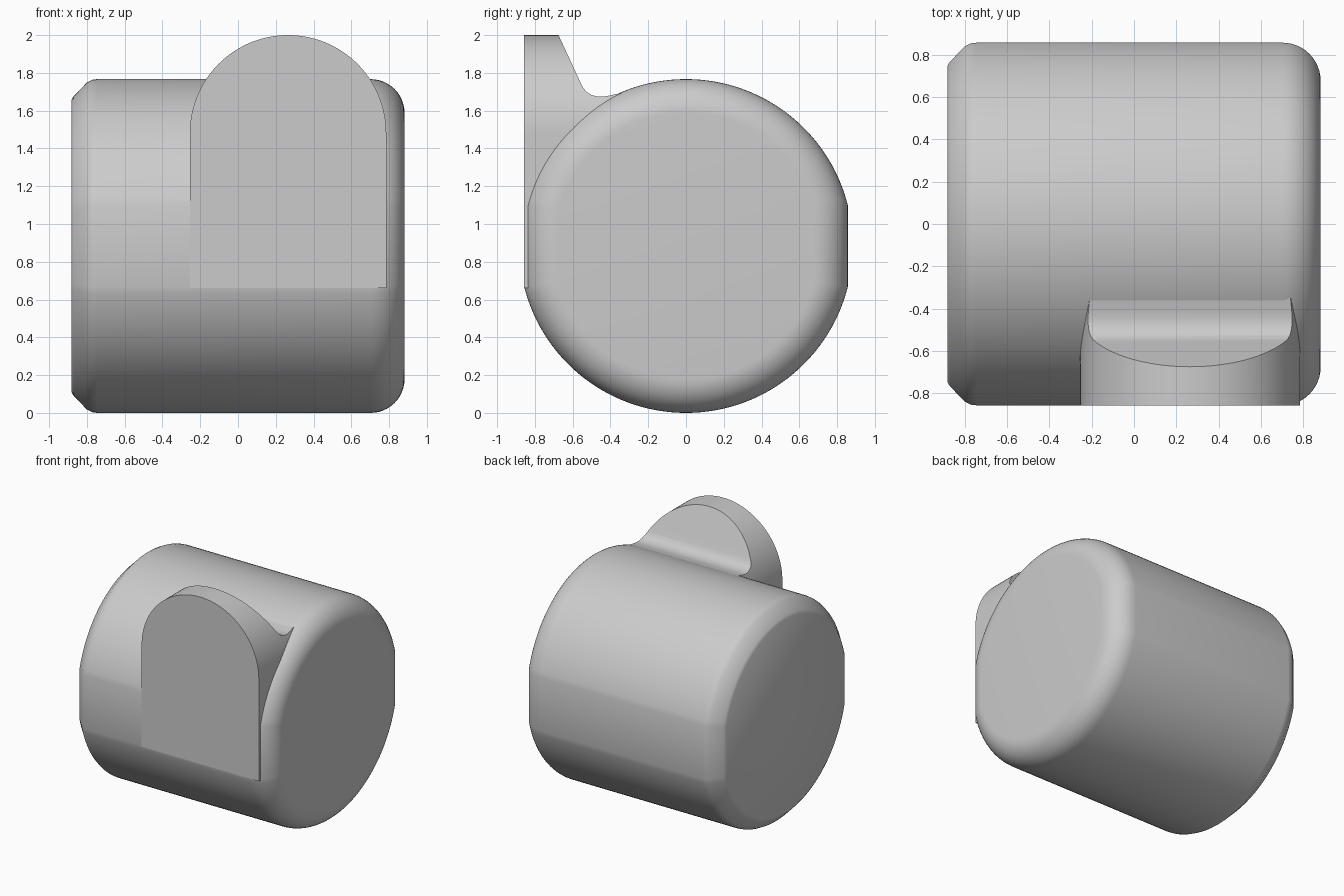
import bpy, bmesh, math

if "Cube" in bpy.data.objects:
    bpy.data.objects.remove(bpy.data.objects["Cube"])

R, FLAT, CZ = 0.8835, 0.857, 0.8835   # body radius, half width across flats, axis height
END = 0.882                           # half length of the body

grey = bpy.data.materials.new("plain grey")
grey.use_nodes = True
GREY = (0.6, 0.6, 0.6, 1)
grey.diffuse_color = GREY
grey.node_tree.nodes["Principled BSDF"].inputs["Base Color"].default_value = GREY


def finish(name, bm):
    bmesh.ops.recalc_face_normals(bm, faces=bm.faces)
    mesh = bpy.data.meshes.new(name)
    bm.to_mesh(mesh)
    bm.free()
    mesh.materials.append(grey)
    obj = bpy.data.objects.new(name, mesh)
    bpy.context.collection.objects.link(obj)
    return obj


def smooth(obj, degrees):
    bpy.ops.object.select_all(action="DESELECT")
    obj.select_set(True)
    bpy.context.view_layer.objects.active = obj
    bpy.ops.object.shade_smooth_by_angle(angle=math.radians(degrees))


def loft(name, rings):
    """Skin a list of equal rings and cap both ends."""
    bm = bmesh.new()
    loops = [[bm.verts.new(p) for p in ring] for ring in rings]
    n = len(loops[0])
    for a, b in zip(loops, loops[1:]):
        for i in range(n):
            j = (i + 1) % n
            bm.faces.new((a[i], a[j], b[j], b[i]))
    bm.faces.new(loops[0])
    bm.faces.new(loops[-1])
    return finish(name, bm)


def body_ring(x, inset):
    """Circle with flattened front and back, shrunk by the inset."""
    r, f = R - inset, FLAT - inset
    start = math.acos(f / r)
    arc = [start + (math.pi - 2 * start) * i / 60 for i in range(61)]
    angles = arc + [a + math.pi for a in arc]
    return [(x, r * math.cos(a), CZ + r * math.sin(a)) for a in angles]


# Body: softened chamfer on one end, large round on the other
sections = [(-END, 0.11), (-0.87, 0.09), (-0.80, 0.018), (-0.77, 0.003), (-0.745, 0)]
ROUND = 0.18
for i in range(13):
    t = math.radians(90) * i / 12
    sections.append((END - ROUND + ROUND * math.sin(t), ROUND * (1 - math.cos(t))))
body = loft("body", [body_ring(x, d) for x, d in sections])
smooth(body, 35)

# Lug: an arched plate trimmed by its side profile, blending into the body
LX, LR, LZ = 0.265, 0.52, 1.48
arch = [(LX + LR * math.cos(math.pi * i / 64), LZ + LR * math.sin(math.pi * i / 64))
        for i in range(65)]
arch += [(LX - LR, 0.3), (LX + LR, 0.3)]
lug = loft("lug", [[(x, y, z) for x, z in arch] for y in (-1.2, 0)])

FRONT = -FLAT - 0.0005
profile = [(FRONT, 0.66), (FRONT, 2.1), (-0.721, 2.1), (-0.56, 1.752), (-0.545, 1.722),
           (-0.525, 1.698), (-0.50, 1.683), (-0.47, 1.675), (-0.44, 1.674),
           (-0.41, 1.679), (-0.37, 1.688), (-0.30, 1.70), (-0.30, 0.66)]
side_cutter = loft("lug_side_cutter", [[(x, y, z) for y, z in profile] for x in (-1, 1.5)])
side_cutter.hide_render = True

trim = lug.modifiers.new("trim", "BOOLEAN")
trim.operation = "INTERSECT"
trim.solver = "EXACT"
trim.object = side_cutter
bpy.context.view_layer.objects.active = lug
bpy.ops.object.modifier_apply(modifier=trim.name)
bpy.data.objects.remove(side_cutter)
smooth(lug, 30)
